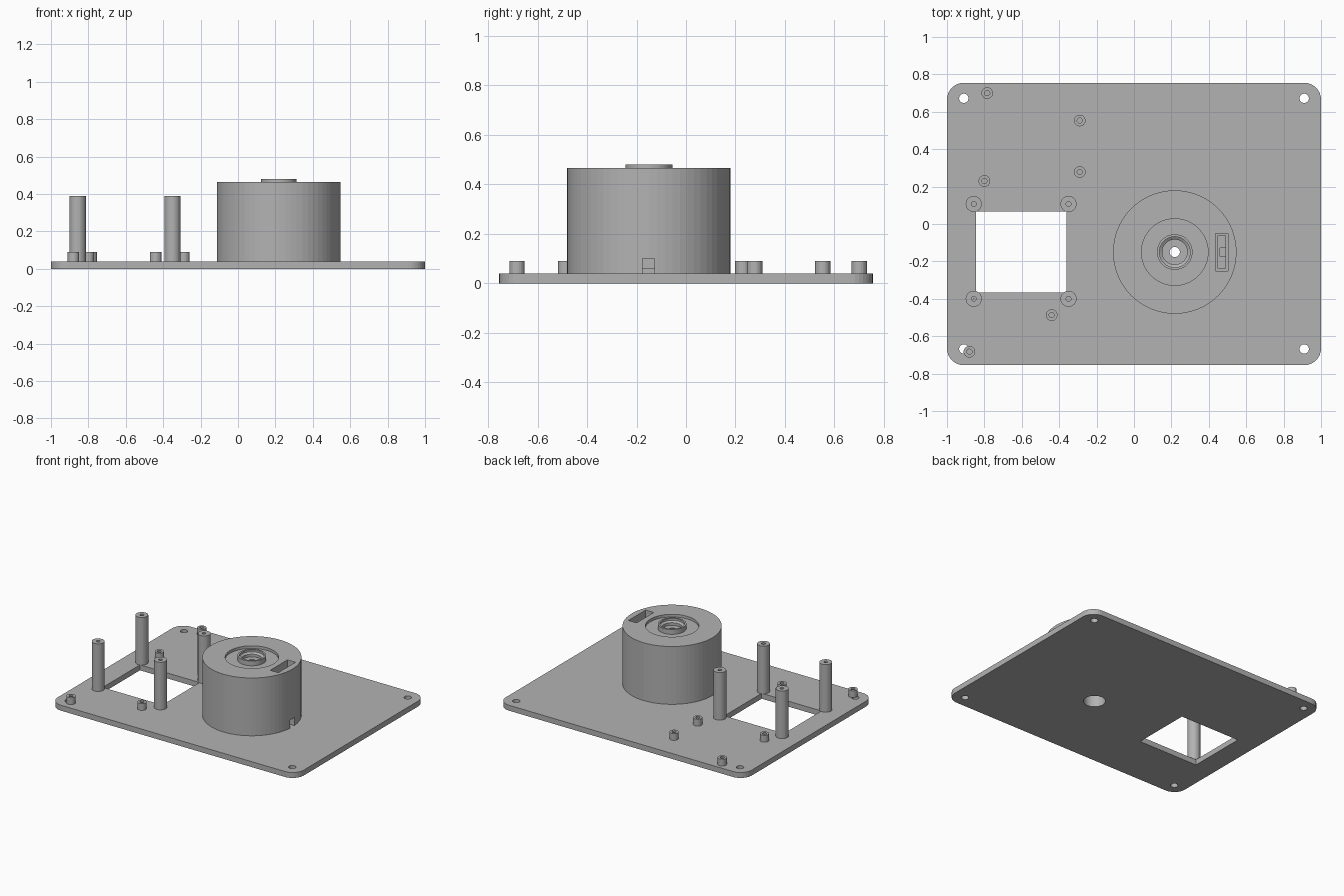
import bpy
import bmesh
from math import cos, sin, pi

if "Cube" in bpy.data.objects:
    bpy.data.objects.remove(bpy.data.objects["Cube"], do_unlink=True)

GREY = (0.45, 0.45, 0.45, 1)
mat = bpy.data.materials.new("plain grey")
mat.use_nodes = True
mat.diffuse_color = GREY
mat.node_tree.nodes["Principled BSDF"].inputs["Base Color"].default_value = GREY

PLATE_TOP = 0.04
DRUM = (0.218, -0.15)


def finish(name, bm):
    bmesh.ops.recalc_face_normals(bm, faces=bm.faces)
    mesh = bpy.data.meshes.new(name)
    bm.to_mesh(mesh)
    bm.free()
    mesh.materials.append(mat)
    obj = bpy.data.objects.new(name, mesh)
    bpy.context.collection.objects.link(obj)
    return obj


def lathe(name, profile, centre, sides):
    """Revolve a closed (radius, height) profile around a vertical axis."""
    bm = bmesh.new()
    rings = []
    for i in range(sides):
        a = 2 * pi * i / sides
        rings.append([bm.verts.new((centre[0] + r * cos(a), centre[1] + r * sin(a), z))
                      for r, z in profile])
    n = len(profile)
    for i in range(sides):
        a, b = rings[i], rings[(i + 1) % sides]
        for j in range(n):
            k = (j + 1) % n
            bm.faces.new((a[j], b[j], b[k], a[k]))
    return finish(name, bm)


def prism(name, outline, low, high):
    bm = bmesh.new()
    face = bm.faces.new([bm.verts.new((x, y, low)) for x, y in outline])
    new = bmesh.ops.extrude_face_region(bm, geom=[face])["geom"]
    top = [v for v in new if isinstance(v, bmesh.types.BMVert)]
    bmesh.ops.translate(bm, verts=top, vec=(0, 0, high - low))
    return finish(name, bm)


def box(x0, x1, y0, y1):
    return [(x0, y0), (x1, y0), (x1, y1), (x0, y1)]


def circle(x, y, r, sides=24):
    return [(x + r * cos(2 * pi * i / sides), y + r * sin(2 * pi * i / sides))
            for i in range(sides)]


def cut(target, outline, low, high):
    cutter = prism("cutter", outline, low, high)
    cutter.hide_render = True
    mod = target.modifiers.new("cut", "BOOLEAN")
    mod.operation = "DIFFERENCE"
    mod.solver = "EXACT"
    mod.object = cutter
    bpy.context.view_layer.objects.active = target
    bpy.ops.object.modifier_apply(modifier=mod.name)
    bpy.data.objects.remove(cutter, do_unlink=True)


# Base plate with rounded corners
CORNER = 0.09
outline = []
for q, (sx, sy) in enumerate([(1, 1), (-1, 1), (-1, -1), (1, -1)]):
    for i in range(9):
        a = (q + i / 8) * pi / 2
        outline.append((sx * (1 - CORNER) + CORNER * cos(a),
                        sy * (0.755 - CORNER) + CORNER * sin(a)))
plate = prism("base_plate", outline, 0, PLATE_TOP)

# Screw holes, window and shaft hole
for x in (-0.91, 0.91):
    for y in (-0.668, 0.672):
        cut(plate, circle(x, y, 0.025), -0.1, 0.1)
cut(plate, box(-0.845, -0.36, -0.365, 0.068), -0.1, 0.1)
cut(plate, circle(*DRUM, 0.073, 48), -0.1, 0.1)

# Drum housing with recessed top, raised collar and stepped bore
drum = lathe("drum_housing", [
    (0.33, PLATE_TOP), (0.33, 0.465), (0.178, 0.465), (0.178, 0.445),
    (0.095, 0.445), (0.095, 0.48), (0.082, 0.48), (0.082, 0.465),
    (0.067, 0.455), (0.067, 0.435), (0.027, 0.435), (0.027, 0.40),
    (0.073, 0.40), (0.073, PLATE_TOP)], DRUM, 64)

# Stepped slot in the drum top and the cable exit at its side
cut(drum, box(0.437, 0.503, -0.25, -0.05), 0.38, 0.6)
cut(drum, box(0.45, 0.49, -0.238, -0.062), 0.06, 0.6)
cut(drum, box(0.46, 0.7, -0.175, -0.127), 0.0, 0.10)


# Standoff posts with pilot holes
def standoff(name, centre, radius, top, bore, depth):
    floor = top - depth
    lathe(name, [(0.001, PLATE_TOP), (radius, PLATE_TOP), (radius, top),
                 (bore, top), (bore, floor), (0.001, floor)], centre, 24)


for x in (-0.857, -0.35):
    for y in (-0.4, 0.107):
        standoff("tall_standoff", (x, y), 0.043, 0.39, 0.013, 0.1)

for spot in [(-0.785, 0.7), (-0.29, 0.553), (-0.29, 0.278),
             (-0.8, 0.23), (-0.44, -0.487), (-0.88, -0.683)]:
    standoff("short_standoff", spot, 0.031, 0.09, 0.014, 0.045)
